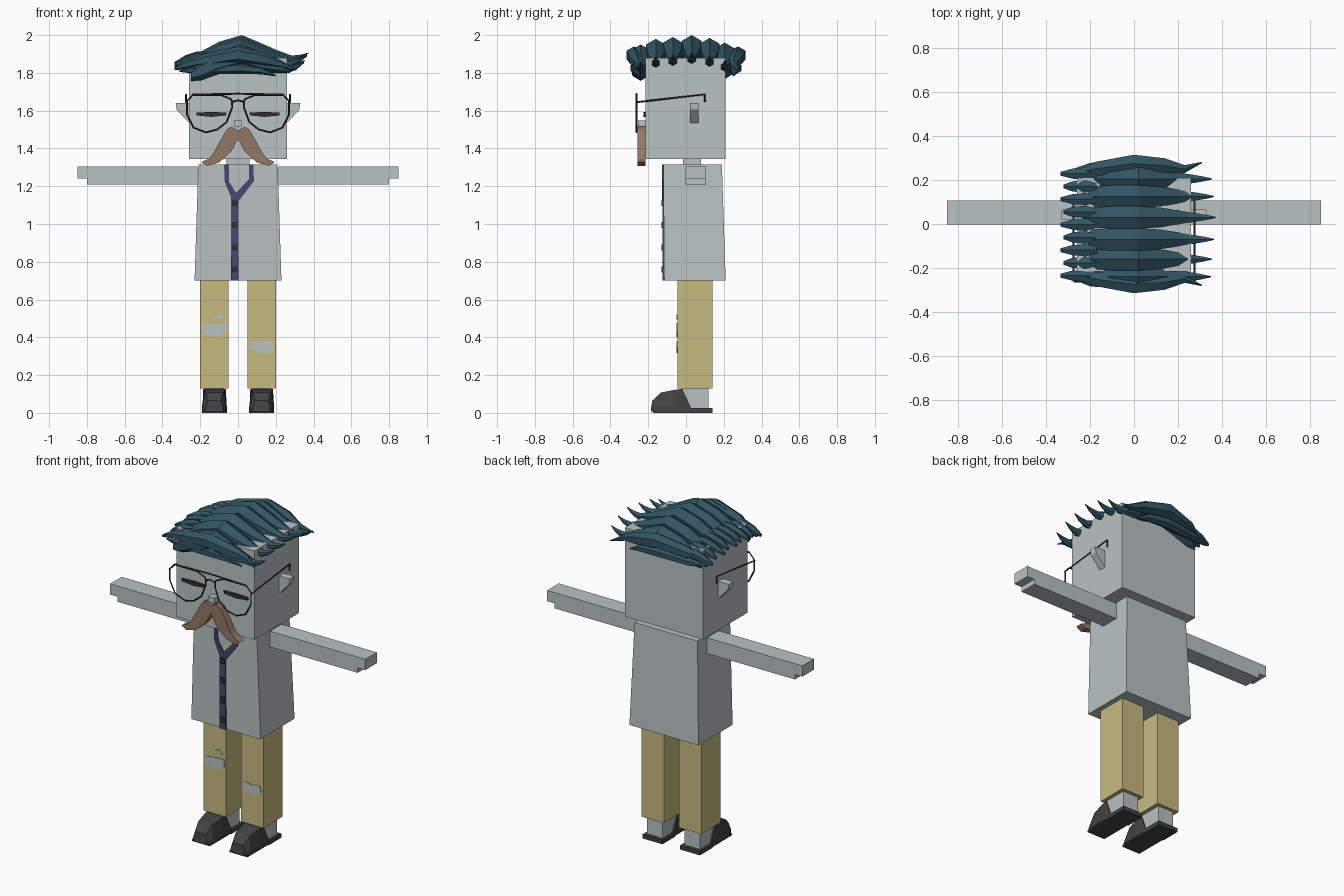
import bpy, bmesh, math

cube = bpy.data.objects.get("Cube")
if cube:
    bpy.data.objects.remove(cube, do_unlink=True)


def material(name, r, g, b):
    m = bpy.data.materials.new(name)
    m.use_nodes = True
    m.diffuse_color = (r, g, b, 1)
    m.node_tree.nodes["Principled BSDF"].inputs["Base Color"].default_value = (r, g, b, 1)
    return m


GREY = material("pale_grey", .49, .54, .54)
KHAKI = material("khaki", .57, .49, .22)
TEAL = material("dark_teal", .032, .09, .125)
BROWN = material("brown", .29, .19, .135)
NAVY = material("navy", .06, .065, .16)
BLACK = material("charcoal", .055, .055, .055)
DARK = material("near_black", .03, .03, .03)
SIDES = (("left", 1), ("right", -1))


def loft(name, rings, mat, smooth=False):
    """Skin a row of equal-sized rings and cap both ends."""
    bm = bmesh.new()
    loops = [[bm.verts.new(p) for p in ring] for ring in rings]
    n = len(loops[0])
    for a, b in zip(loops, loops[1:]):
        for i in range(n):
            j = (i + 1) % n
            bm.faces.new((a[i], a[j], b[j], b[i]))
    bm.faces.new(loops[0])
    bm.faces.new(loops[-1])
    bmesh.ops.recalc_face_normals(bm, faces=bm.faces)
    me = bpy.data.meshes.new(name)
    bm.to_mesh(me)
    bm.free()
    me.materials.append(mat)
    ob = bpy.data.objects.new(name, me)
    bpy.context.collection.objects.link(ob)
    if smooth:
        bpy.ops.object.select_all(action='DESELECT')
        ob.select_set(True)
        bpy.context.view_layer.objects.active = ob
        bpy.ops.object.shade_smooth_by_angle(angle=math.radians(30))
    return ob


def rect(x0, x1, y0, y1, z):
    return [(x0, y0, z), (x1, y0, z), (x1, y1, z), (x0, y1, z)]


def box(name, x0, x1, y0, y1, z0, z1, mat):
    return loft(name, [rect(x0, x1, y0, y1, z) for z in (z0, z1)], mat)


def prism(name, outline, y0, y1, mat, s=1):
    """Extrude an (x, z) outline along y; s mirrors it."""
    return loft(name, [[(s * x, y, z) for x, z in outline] for y in (y0, y1)], mat)


def wire(name, points, closed=False, radius=.005):
    cu = bpy.data.curves.new(name, 'CURVE')
    cu.dimensions = '3D'
    cu.bevel_depth = radius
    cu.bevel_resolution = 0
    cu.use_fill_caps = True
    sp = cu.splines.new('POLY')
    sp.points.add(len(points) - 1)
    for p, co in zip(sp.points, points):
        p.co = (*co, 1)
    sp.use_cyclic_u = closed
    cu.materials.append(DARK)
    ob = bpy.data.objects.new(name, cu)
    bpy.context.collection.objects.link(ob)
    bpy.ops.object.select_all(action='DESELECT')
    ob.select_set(True)
    bpy.context.view_layer.objects.active = ob
    bpy.ops.object.convert(target='MESH')


def strand(name, path, hw, hh):
    """Hair lock: six-sided section along (x, y, z, scale) stations."""
    rings = []
    for x, y, z, f in path:
        turn = [math.pi * k / 3 for k in range(6)]
        rings.append([(x, y + hw * f * 1.1 * math.sin(a), z + hh * f * math.cos(a)) for a in turn])
    loft(name, rings, TEAL, smooth=True)


# Head, neck and torso
box("head", -.26, .26, -.215, .21, 1.345, 1.88, GREY)
box("neck", -.06, .06, -.015, .08, 1.3, 1.35, GREY)
loft("torso", [rect(-.23, .23, -.115, .21, .70), rect(-.21, .21, -.12, .19, 1.315)], GREY)

# Limbs, ears and closed eyes
arm = [(.215, 1.21), (.80, 1.21), (.80, 1.24), (.85, 1.24), (.85, 1.305), (.215, 1.305)]
ear = [(.255, 1.64), (.33, 1.64), (.325, 1.605), (.255, 1.53)]
lid = [(.06, 1.59), (.14, 1.593), (.22, 1.59), (.22, 1.575), (.14, 1.567), (.065, 1.575)]
for side, s in SIDES:
    prism(side + "_arm", arm, -.003, .107, GREY, s)
    prism(side + "_ear", ear, .02, .065, GREY, s)
    prism(side + "_eyelid", lid, -.224, -.215, DARK, s)
    c = s * .125
    box(side + "_trouser_leg", c - .075, c + .075, -.045, .14, .13, .70, KHAKI)
    box(side + "_ankle", c - .052, c + .052, -.02, .12, .02, .14, GREY)
    box(side + "_heel", c - .066, c + .066, .02, .14, 0, .025, BLACK)
    # Shoe stations: bottom y, top y, bottom half width, top half width, top z
    shoe = [(-.185, -.178, .045, .035, .065), (-.15, -.135, .063, .045, .107),
            (-.06, -.06, .066, .055, .122), (.025, -.02, .062, .06, .127)]
    loft(side + "_shoe", [[(c - b, y0, .008), (c + b, y0, .008), (c + b, y0, .03),
                           (c + t, y1, z), (c - t, y1, z), (c - b, y0, .03)]
                          for y0, y1, b, t, z in shoe], BLACK)
    box(side + "_sole", c - .06, c + .06, -.175, .03, 0, .01, BLACK)

# Holes in the trousers
holes = {
    "right_knee_hole": [(-.18, .465), (-.13, .47), (-.06, .475), (-.06, .43), (-.09, .41),
                        (-.13, .402), (-.175, .415), (-.19, .44)],
    "right_small_hole": [(-.135, .495), (-.12, .515), (-.09, .522), (-.07, .5), (-.1, .503)],
    "left_knee_hole": [(.055, .35), (.085, .38), (.125, .373), (.175, .38), (.19, .345),
                       (.16, .318), (.105, .318)],
}
for name, outline in holes.items():
    prism(name, outline, -.049, -.044, GREY)

# Collar, placket and buttons
collar = [(-.074, 1.315), (-.048, 1.315), (-.048, 1.225), (-.01, 1.165), (.058, 1.238), (.058, 1.315),
          (.082, 1.315), (.084, 1.227), (.008, 1.127), (-.033, 1.132), (-.07, 1.222)]
prism("collar", collar, -.126, -.116, NAVY)
box("placket", -.036, .003, -.124, -.114, .70, 1.15, NAVY)
for i in range(4):
    z = .758 + .118 * i
    box(f"button_{i + 1}", -.031, -.002, -.131, -.122, z - .016, z + .016, DARK)

# Nose and moustache
box("nose", -.022, .022, -.255, -.21, 1.515, 1.547, GREY)
whisker = [(0, 1.495), (.035, 1.515), (.06, 1.5), (.095, 1.44), (.13, 1.375), (.155, 1.345),
           (.195, 1.328), (.165, 1.308), (.1, 1.325), (.035, 1.385), (0, 1.45)]
for side, s in SIDES:
    prism(side + "_moustache", whisker, -.258, -.214, BROWN, s)

# Spectacles
lens = [(.24, 1.683), (.09, 1.683), (.035, 1.66), (.03, 1.62), (.06, 1.54), (.11, 1.5),
        (.17, 1.485), (.235, 1.51), (.27, 1.58), (.27, 1.65)]
for side, s in SIDES:
    wire(side + "_lens_frame", [(s * x, -.262, z) for x, z in lens], True)
    wire(side + "_temple", [(s * .275, y, z) for y, z in
                            ((-.262, 1.645), (.1, 1.686), (.1, 1.645))])
wire("brow_bar", [(-.24, -.262, 1.685), (0, -.262, 1.69), (.24, -.262, 1.685)])
wire("nose_bridge", [(-.035, -.262, 1.645), (0, -.262, 1.655), (.035, -.262, 1.645)])

# Hair: swept locks over the crown, (x, drop from peak, scale)
sweep = [(-.25, -.105, .45), (-.2, -.08, .85), (-.1, -.035, 1), (.02, 0, 1), (.12, -.035, .87),
         (.2, -.055, .6), (.28, -.07, .36), (.33, -.055, .2), (.365, -.035, .04)]
locks = [(-.24, 1.95, .96), (-.16, 1.98, .97), (-.07, 1.99, 1), (.03, 2, 1.02),
         (.125, 1.985, 1), (.205, 1.96, .97)]
for i, (y, peak, reach) in enumerate(locks):
    strand(f"crown_lock_{i + 1}", [(x * reach if x > 0 else x, y, peak - .06 + d, f)
                                   for x, d, f in sweep], .054, .06)

# Hair: outer locks hanging over the front and back edges
for side, s in (("back", 1), ("front", -1)):
    strand(side + "_upper_lock",
           [(-.25, s * .235, 1.85, .3), (-.18, s * .25, 1.865, .8), (0, s * .275, 1.895, 1),
            (.14, s * .265, 1.87, .85), (.23, s * .25, 1.845, .45), (.31, s * .28, 1.815, .06)],
           .042, .045)
    strand(side + "_lower_lock",
           [(-.31, s * .235, 1.81, .15), (-.2, s * .255, 1.815, .8), (0, s * .265, 1.825, 1),
            (.12, s * .26, 1.815, .75), (.2, s * .25, 1.785, .1)], .03, .03)

# Hair: short tufts along the right edge
for i in range(9):
    y = -.235 + .058 * i
    drop = .5 * y * y
    tip = -.335 + .015 * (i % 2)
    strand(f"side_tuft_{i + 1}",
           [(-.17, y, 1.9 - drop, .5), (-.22, y, 1.885 - drop, 1), (-.28, y, 1.87 - drop, .8),
            (tip, y, 1.85 - drop, .3)], .03, .028)
